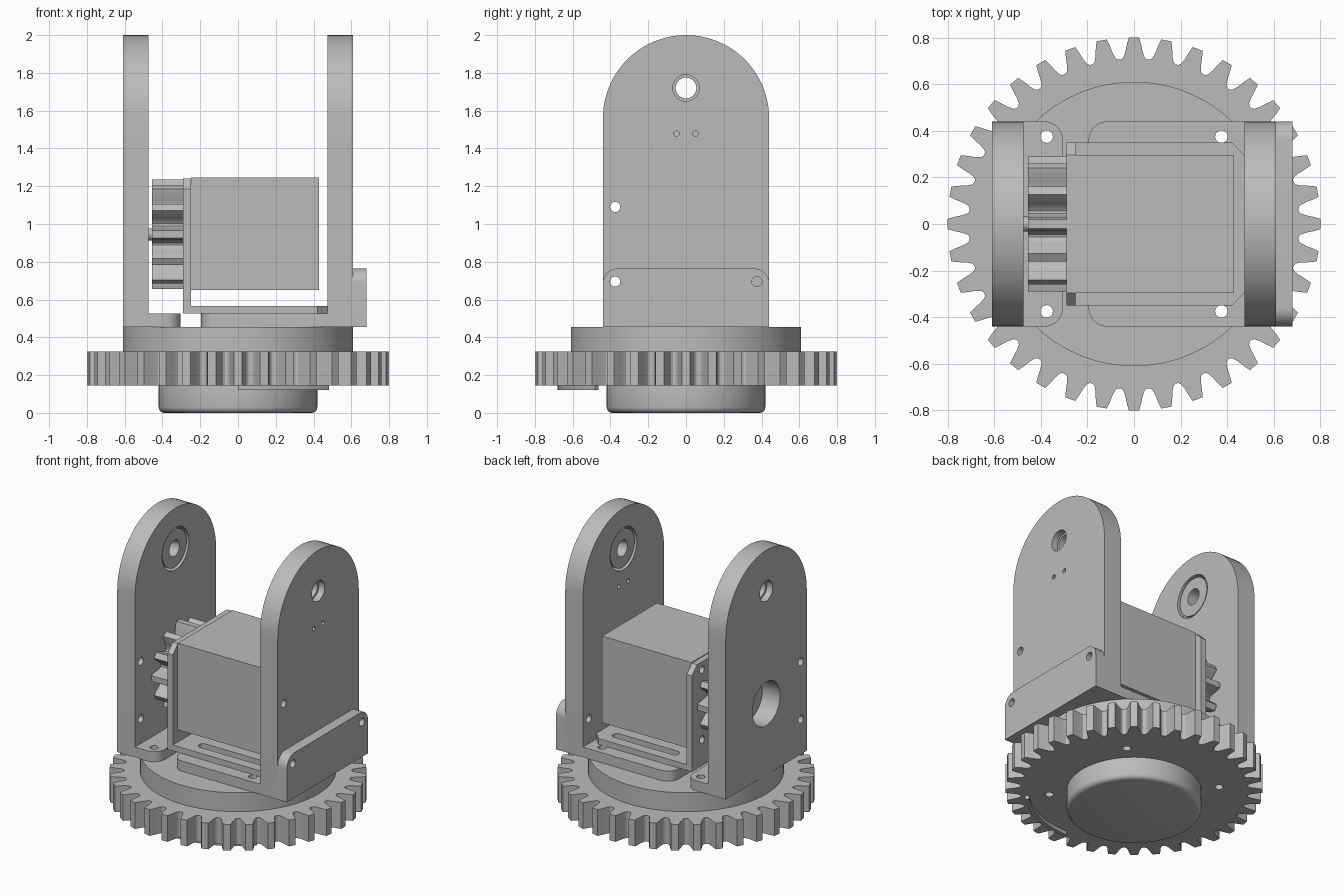
import bpy, bmesh
from math import sin, cos, pi, radians

cube = bpy.data.objects.get("Cube")
if cube:
    bpy.data.objects.remove(cube, do_unlink=True)

grey = bpy.data.materials.new("plain grey")
grey.use_nodes = True
grey.diffuse_color = (0.5, 0.5, 0.5, 1)
grey.node_tree.nodes["Principled BSDF"].inputs["Base Color"].default_value = grey.diffuse_color


# --- profiles ---
def circle(r, u=0, v=0, n=32):
    return [(u + r * cos(2 * pi * i / n), v + r * sin(2 * pi * i / n)) for i in range(n)]


def rect(u0, u1, v0, v1, radii=(0, 0, 0, 0), steps=8):
    """Rectangle with a radius per corner, counter-clockwise from low u, low v."""
    pts = []
    corners = [(u0, v0, 1, 1), (u1, v0, -1, 1), (u1, v1, -1, -1), (u0, v1, 1, -1)]
    for k, ((u, v, su, sv), r) in enumerate(zip(corners, radii)):
        if r == 0:
            pts.append((u, v))
            continue
        for i in range(steps + 1):
            a = pi + (k + i / steps) * pi / 2
            pts.append((u + su * r + r * cos(a), v + sv * r + r * sin(a)))
    return pts


def gear_profile(teeth, flank, u=0, v=0):
    """flank: (radius, fraction of half pitch) from root to tip."""
    half = pi / teeth
    side = [(r, -f * half) for r, f in flank]
    tooth = side + [(r, -a) for r, a in reversed(side)]
    return [(u + r * cos(a + 2 * half * t), v + r * sin(a + 2 * half * t))
            for t in range(teeth) for r, a in tooth]


# --- solids ---
def prism(name, pts, axis, lo, hi):
    """Extrude a profile: (x, y) along z, or (y, z) along x."""
    bm = bmesh.new()
    rings = []
    for w in (lo, hi):
        rings.append([bm.verts.new((u, v, w) if axis == "z" else (w, u, v)) for u, v in pts])
    low, high = rings
    bm.faces.new(low[::-1])
    bm.faces.new(high)
    n = len(pts)
    for i in range(n):
        j = (i + 1) % n
        bm.faces.new((low[i], low[j], high[j], high[i]))
    mesh = bpy.data.meshes.new(name)
    bm.to_mesh(mesh)
    bm.free()
    mesh.materials.append(grey)
    obj = bpy.data.objects.new(name, mesh)
    bpy.context.scene.collection.objects.link(obj)
    return obj


def finish(obj, smooth=True):
    """Bake modifiers and set the shading."""
    bpy.context.view_layer.update()
    graph = bpy.context.evaluated_depsgraph_get()
    mesh = bpy.data.meshes.new_from_object(obj.evaluated_get(graph))
    obj.modifiers.clear()
    obj.data = mesh
    if smooth:
        mesh.polygons.foreach_set("use_smooth", [True] * len(mesh.polygons))
        mesh.set_sharp_from_angle(angle=radians(30))
    return obj


def cut(obj, cutters):
    """Subtract (profile, axis, lo, hi) prisms."""
    for pts, axis, lo, hi in cutters:
        tool = prism("cutter", pts, axis, lo, hi)
        tool.hide_render = True
        mod = obj.modifiers.new("cut", "BOOLEAN")
        mod.operation = "DIFFERENCE"
        mod.solver = "EXACT"
        mod.object = tool
        finish(obj)
        bpy.data.objects.remove(tool, do_unlink=True)
    return finish(obj)


BOLT = 0.375
W = 0.44
corner_holes = [(circle(0.027, x, y, 16), "z", -1, 3)
                for x in (-BOLT, BOLT) for y in (-BOLT, BOLT)]

# --- turntable ---
hub = prism("bottom_hub", circle(0.42, n=64), "z", 0, 0.19)
bevel = hub.modifiers.new("round", "BEVEL")
bevel.width, bevel.segments = 0.03, 4
bevel.limit_method, bevel.angle_limit = "ANGLE", radians(40)
finish(hub)

big_flank = [(0.708, 0.9), (0.715, 0.74), (0.74, 0.57), (0.77, 0.46), (0.8, 0.32)]
cut(prism("turntable_gear", gear_profile(36, big_flank), "z", 0.145, 0.325), corner_holes)
cut(prism("turntable_flange", circle(0.61, n=96), "z", 0.325, 0.455), corner_holes)

sweep = [radians(-90 + 45 * i / 16) for i in range(17)]
arc = [(0.68 * cos(a), 0.68 * sin(a)) for a in sweep]
arc += [(0.655 * cos(a), 0.655 * sin(a)) for a in reversed(sweep)]
finish(prism("underside_stop_rib", arc, "z", 0.12, 0.15))

# --- upright arms ---
PIVOT = 1.72
SHAFT = 0.945
for name, inner, outer in (("left_arm", 0.475, 0.61), ("right_arm", -0.475, -0.61)):
    s = 1 if inner > 0 else -1
    seat = sorted((inner - s * 0.1, inner + s * 0.09))
    through = sorted((inner - s * 0.1, outer + s * 0.2))
    holes = [(circle(0.145, 0, PIVOT), "x", *seat),
             (circle(0.07, 0, PIVOT), "x", *through)]
    holes += [(circle(0.027, -BOLT, z, 16), "x", *through) for z in (0.695, 1.09)]
    if s > 0:
        holes.append((circle(0.027, BOLT, 0.695, 16), "x", *through))
        holes += [(circle(0.015, y, 1.48, 12), "x", *through) for y in (-0.05, 0.05)]
    else:
        holes.append((circle(0.15, 0, SHAFT), "x", *through))
    profile = rect(-W, W, 0.455, 2, (0, 0, W, W), 20)
    cut(prism(name, profile, "x", *sorted((inner, outer))), holes)
    # Bearing set into the inner face
    span = sorted((inner + s * 0.008, inner + s * 0.09))
    cut(prism(name + "_bearing", circle(0.13, 0, PIVOT), "x", *span),
        [(circle(0.055, 0, PIVOT), "x", *through)])

# Feet and outer lip
R = 0.08
cut(prism("right_foot", rect(-0.475, -0.305, -W, W, (0, R, R, 0)), "z", 0.455, 0.525), corner_holes)
cut(prism("left_foot", rect(-0.195, 0.475, -W, W, (R, 0, 0, R)), "z", 0.455, 0.525), corner_holes)
cut(prism("left_arm_lip", rect(-W, W, 0.455, 0.765, (0, 0, R, R)), "x", 0.61, 0.68),
    [(circle(0.027, y, 0.695, 16), "x", 0.5, 0.8) for y in (-BOLT, BOLT)])

# --- motor bracket ---
C = 0.055
cut(prism("motor_bracket_base", rect(-0.25, 0.475, -0.35, 0.35, (0, C, C, 0), 1), "z", 0.525, 0.565),
    [(rect(-0.12, 0.38, y - 0.03, y + 0.03, (0.029,) * 4), "z", 0.5, 0.6) for y in (-0.25, 0.25)])
cut(prism("motor_bracket_face", rect(-0.35, 0.35, 0.525, 1.24, (0, 0, C, C), 1), "x", -0.29, -0.25),
    [(circle(0.025, y, SHAFT + z, 16), "x", -0.4, -0.2) for y in (-0.24, 0.24) for z in (-0.24, 0.24)])

# --- motor and pinion ---
finish(prism("motor_body", rect(-0.297, 0.297, 0.65, 1.245), "x", -0.25, 0.43), smooth=False)
small_flank = [(0.195, 0.88), (0.205, 0.7), (0.23, 0.55), (0.26, 0.43), (0.29, 0.26)]
finish(prism("pinion", gear_profile(12, small_flank, 0, SHAFT), "x", -0.455, -0.29))
finish(prism("motor_shaft", circle(0.032, 0, SHAFT), "x", -0.475, -0.3))
